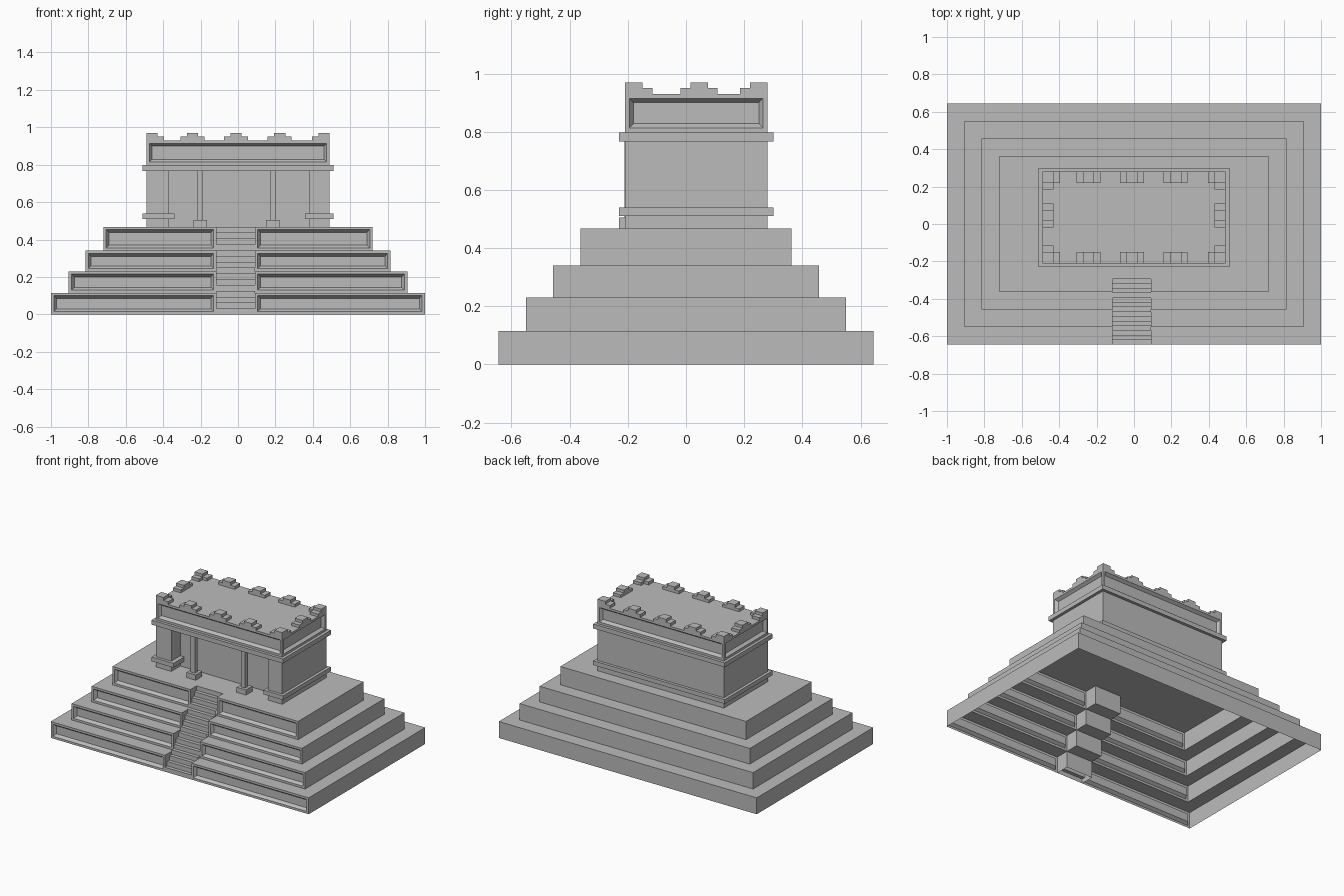
import bpy, bmesh

cube = bpy.data.objects.get("Cube")
if cube:
    bpy.data.objects.remove(cube, do_unlink=True)

stone = bpy.data.materials.new("grey_stone")
stone.use_nodes = True
grey = (0.5, 0.5, 0.5, 1)
stone.diffuse_color = grey
stone.node_tree.nodes["Principled BSDF"].inputs["Base Color"].default_value = grey


def finish(name, bm):
    mesh = bpy.data.meshes.new(name)
    bm.to_mesh(mesh)
    bm.free()
    mesh.materials.append(stone)
    obj = bpy.data.objects.new(name, mesh)
    bpy.context.collection.objects.link(obj)
    return obj


def loop(bm, outline, z):
    return [bm.verts.new((x, y, z)) for x, y in outline]


def bridge(bm, low, high, skip=()):
    n = len(low)
    return {i: bm.faces.new((low[i], low[(i + 1) % n], high[(i + 1) % n], high[i]))
            for i in range(n) if i not in skip}


def recess(bm, faces):
    # Flat frame first, then sloping sides down to a sunken panel
    bm.normal_update()
    bmesh.ops.inset_individual(bm, faces=faces, thickness=0.022)
    bmesh.ops.inset_individual(bm, faces=faces, thickness=0.02, depth=-0.02)


def prism(name, outline, z0, z1, panelled=False):
    bm = bmesh.new()
    low, high = loop(bm, outline, z0), loop(bm, outline, z1)
    sides = bridge(bm, low, high)
    bm.faces.new(high)
    bm.faces.new(low[::-1])
    if panelled:
        recess(bm, list(sides.values()))
    return finish(name, bm)


def rect(x0, x1, y0, y1):
    return [(x0, y0), (x1, y0), (x1, y1), (x0, y1)]


def box(name, x0, x1, y0, y1, z0, z1):
    return prism(name, rect(x0, x1, y0, y1), z0, z1)


# Stepped platform: one open-bottomed shell with a stair channel in the front
STAIR_L, STAIR_R, STAIR_BACK = -0.115, 0.09, -0.27
TOP = 0.468
half_x = [1.0, 0.905, 0.815, 0.72]
half_y = [0.645, 0.55, 0.457, 0.363]
levels = [0, 0.115, 0.23, 0.34, TOP]
bm = bmesh.new()
front_faces = []
previous = None
for k, (hx, hy) in enumerate(zip(half_x, half_y)):
    back = -half_y[k + 1] if k < 3 else STAIR_BACK
    outline = [(-hx, -hy), (STAIR_L, -hy), (STAIR_L, back), (STAIR_R, back),
               (STAIR_R, -hy), (hx, -hy), (hx, hy), (-hx, hy)]
    low, high = loop(bm, outline, levels[k]), loop(bm, outline, levels[k + 1])
    walls = bridge(bm, low, high)
    front_faces += [walls[0], walls[4]]
    if previous:
        bridge(bm, previous, low, skip=(1, 3))
    previous = high
bm.faces.new(previous)
recess(bm, front_faces)
bmesh.ops.remove_doubles(bm, verts=bm.verts, dist=0.0001)
finish("stepped_platform", bm)

# Staircase: a stepped ribbon filling the channel
STEPS = 15
rise = TOP / STEPS
run = (STAIR_BACK + half_y[0]) / STEPS
profile = [(-half_y[0], 0)]
for s in range(STEPS):
    y = -half_y[0] + s * run
    profile += [(y, (s + 1) * rise), (y + run, (s + 1) * rise)]
bm = bmesh.new()
pairs = [[bm.verts.new((x, y, z)) for x in (STAIR_L, STAIR_R)] for y, z in profile]
for a, b in zip(pairs, pairs[1:]):
    bm.faces.new((a[0], a[1], b[1], b[0]))
finish("staircase", bm)

# Temple room with a recessed porch between two corner piers
X, FRONT, BACK = 0.49, -0.21, 0.28
PORCH = -0.11


def porch_plan(margin, left, right, inner):
    return [(-X - margin, FRONT - margin), (left, FRONT - margin), (left, inner),
            (right, inner), (right, FRONT - margin), (X + margin, FRONT - margin),
            (X + margin, BACK + margin), (-X - margin, BACK + margin)]


prism("temple_room", porch_plan(0, -0.37, 0.38, PORCH), TOP, 0.77)
prism("base_moulding", porch_plan(0.02, -0.34, 0.357, PORCH + 0.01), 0.51, 0.54)

# Slender porch columns on square bases
for side, x in (("right", -0.203), ("left", 0.187)):
    box(side + "_column_base", x - 0.036, x + 0.036, -0.23, -0.16, TOP, 0.505)
    box(side + "_column", x - 0.016, x + 0.016, -0.211, -0.179, 0.505, 0.77)

# Cornice and panelled upper block
box("cornice", -X - 0.02, X + 0.02, FRONT - 0.02, BACK + 0.02, 0.767, 0.798)
ROOF = 0.93
prism("upper_block", rect(-X, X, FRONT, BACK), 0.798, ROOF, panelled=True)

# Stepped roof battlements
STEP, PEAK, DEEP = 0.95, 0.97, 0.06


def merlon(name, x, y, wide_x, wide_y, peak_x, peak_y):
    box(name + "_step", x - wide_x, x + wide_x, y - wide_y, y + wide_y, ROOF, STEP)
    box(name + "_peak", x - peak_x, x + peak_x, y - peak_y, y + peak_y, STEP, PEAK)


for row, y in (("front", FRONT + DEEP / 2), ("back", BACK - DEEP / 2)):
    for place, x in (("right", -0.243), ("middle", -0.01), ("left", 0.223)):
        merlon(f"{row}_{place}_merlon", x, y, 0.064, DEEP / 2, 0.03, DEEP / 2)
for side, x in (("right", -X + DEEP / 2), ("left", X - DEEP / 2)):
    merlon(side + "_side_merlon", x, 0.045, DEEP / 2, 0.064, DEEP / 2, 0.03)

# L-shaped corner battlements
ARM = 0.095
for row, cy, sy in (("front", FRONT, 1), ("back", BACK, -1)):
    for side, cx, sx in (("right", -X, 1), ("left", X, -1)):
        plan = [(0, 0), (ARM, 0), (ARM, DEEP), (DEEP, DEEP), (DEEP, ARM), (0, ARM)]
        peak = rect(0, DEEP, 0, DEEP)
        for part, shape, z0, z1 in (("step", plan, ROOF, STEP), ("peak", peak, STEP, PEAK)):
            points = [(cx + sx * u, cy + sy * v) for u, v in shape]
            if sx * sy < 0:
                points.reverse()
            prism(f"{row}_{side}_corner_{part}", points, z0, z1)
